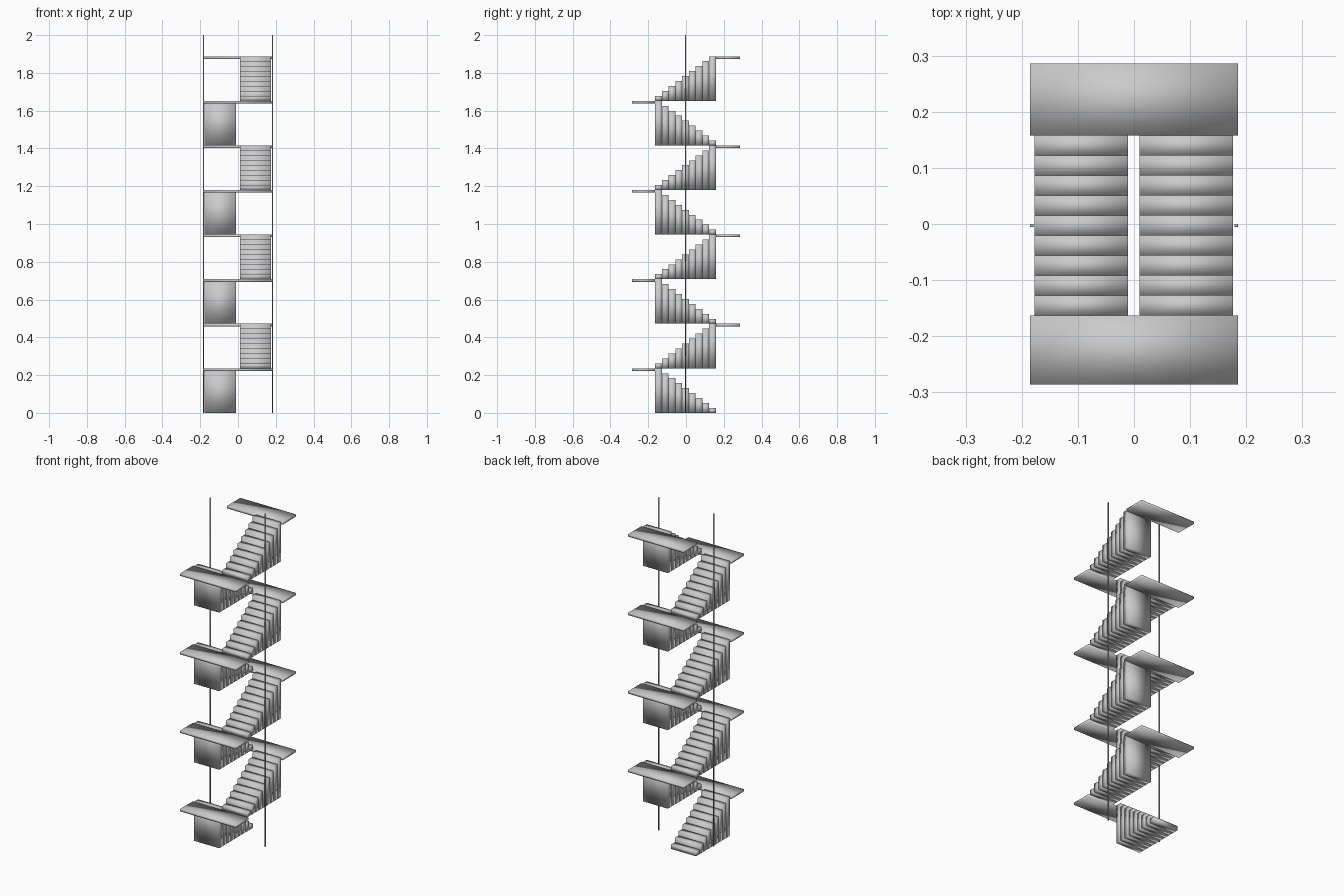
import bpy, bmesh
from mathutils import Matrix, Vector

if "Cube" in bpy.data.objects:
    bpy.data.objects.remove(bpy.data.objects["Cube"])

FLIGHTS, STEPS = 8, 9
RISE = 0.2360                      # height of one flight
Y_FRONT, Y_BACK = -0.163, 0.158    # ends of the flights
LAND_X, LAND_Y, LAND_T = 0.185, 0.286, 0.014
TREAD = (Y_BACK - Y_FRONT) / STEPS

# Dark grey painted metal
metal = bpy.data.materials.new("dark_grey_metal")
metal.diffuse_color = (0.60, 0.62, 0.60, 1)
metal.use_nodes = True
metal.node_tree.nodes["Principled BSDF"].inputs["Base Color"].default_value = metal.diffuse_color


def add_box(bm, lo, hi):
    lo, hi = Vector(lo), Vector(hi)
    m = Matrix.Translation((lo + hi) / 2) @ Matrix.Diagonal((*(hi - lo), 1))
    bmesh.ops.create_cube(bm, size=1, matrix=m)


def make_object(name, boxes):
    bm = bmesh.new()
    for lo, hi in boxes:
        add_box(bm, lo, hi)
    for face in bm.faces:          # soft shading across each block
        face.smooth = True
    mesh = bpy.data.meshes.new(name)
    bm.to_mesh(mesh)
    bm.free()
    mesh.materials.append(metal)
    obj = bpy.data.objects.new(name, mesh)
    bpy.context.collection.objects.link(obj)
    return obj


for f in range(FLIGHTS):
    base, top = f * RISE, (f + 1) * RISE
    left = f % 2 == 0              # left flights climb to the front, right ones to the back
    x0, x1 = (-0.177, -0.011) if left else (0.010, 0.176)

    # Flight of solid block steps, all standing on the flight's base level
    steps = []
    for s in range(STEPS):
        y0 = Y_BACK - (s + 1) * TREAD if left else Y_FRONT + s * TREAD
        steps.append(((x0, y0, base), (x1, y0 + TREAD, base + (s + 1) * RISE / STEPS)))
    make_object(f"stair_flight_{f + 1}", steps)

    # Landing slab at the top of the flight
    y0, y1 = (-LAND_Y, Y_FRONT) if left else (Y_BACK, LAND_Y)
    make_object(f"landing_{f + 1}", [((-LAND_X, y0, top - LAND_T), (LAND_X, y1, top))])

# Thin full-height posts on both sides
for name, x in (("left_post", -0.182), ("right_post", 0.182)):
    make_object(name, [((x - 0.003, -0.005, 0), (x + 0.003, 0.0, 2.0))])
